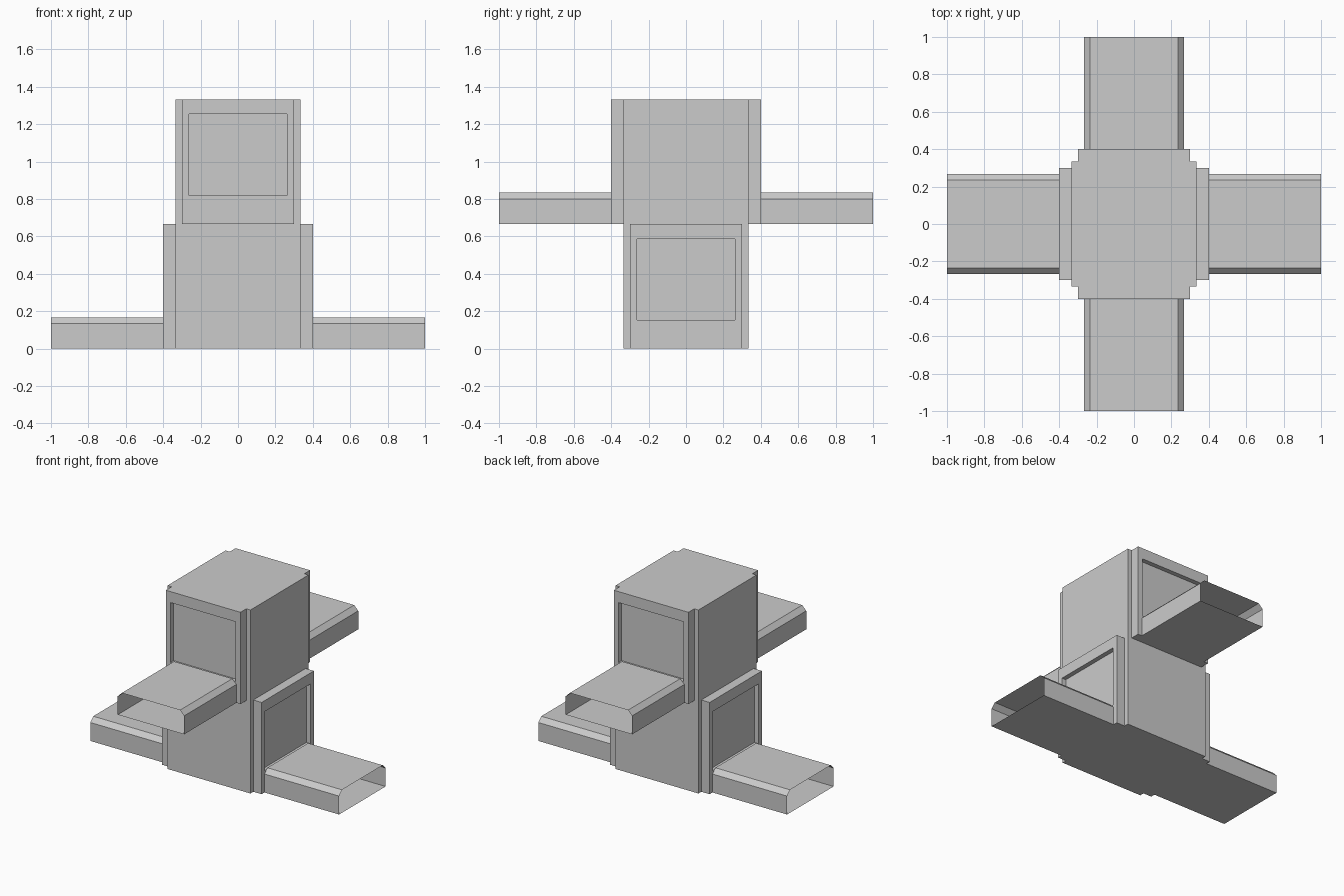
import bpy, bmesh, math

old = bpy.data.objects.get("Cube")
if old:
    bpy.data.objects.remove(old, do_unlink=True)

grey = bpy.data.materials.new("plain grey")
grey.use_nodes = True
grey.diffuse_color = (0.6, 0.6, 0.6, 1)
grey.node_tree.nodes["Principled BSDF"].inputs["Base Color"].default_value = (0.6, 0.6, 0.6, 1)

CORE, OUTER, REACH = 1 / 3, 0.4, 1.0   # distances from the centre axis
STOREY = 2 / 3


def finish(name, bm, z=0, angle=0):
    mesh = bpy.data.meshes.new(name)
    bm.to_mesh(mesh)
    bm.free()
    mesh.materials.append(grey)
    obj = bpy.data.objects.new(name, mesh)
    obj.location.z = z
    obj.rotation_euler.z = angle
    bpy.context.collection.objects.link(obj)
    return obj


def box(x0, x1, half_y, z0, z1):
    bm = bmesh.new()
    bmesh.ops.create_cube(bm, size=1)
    for v in bm.verts:
        v.co.x = x1 if v.co.x > 0 else x0
        v.co.y *= 2 * half_y
        v.co.z = z1 if v.co.z > 0 else z0
    return bm


def window_frame(name, z, angle):
    """Slab on the wall with a shallow square recess in its outer face."""
    bm = box(CORE, OUTER, 0.3, 0, STOREY)
    back = min(bm.faces, key=lambda f: f.calc_center_median().x)
    bmesh.ops.delete(bm, geom=[back], context='FACES_ONLY')
    pane = max(bm.faces, key=lambda f: f.calc_center_median().x)
    bmesh.ops.inset_individual(bm, faces=[pane], thickness=0.055)
    for v in pane.verts:
        v.co.z = 0.587 if v.co.z > STOREY / 2 else 0.153
    ring = bmesh.ops.extrude_discrete_faces(bm, faces=[pane])
    for v in ring["faces"][0].verts:
        v.co.x -= 0.033
    bmesh.ops.recalc_face_normals(bm, faces=bm.faces)
    finish(name, bm, z, angle)


def duct(name, z, angle):
    """Open-ended thin duct with chamfered upper edges."""
    half, top, cut = 0.267, 0.167, 0.033
    profile = [(-half, 0), (half, 0), (half, top - cut), (half - cut, top),
               (cut - half, top), (-half, top - cut)]
    bm = bmesh.new()
    inner, outer = ([bm.verts.new((x, y, h)) for y, h in profile]
                    for x in (OUTER, REACH))
    for i in range(len(profile)):
        j = (i + 1) % len(profile)
        bm.faces.new((inner[i], outer[i], outer[j], inner[j]))
    bmesh.ops.recalc_face_normals(bm, faces=bm.faces)
    finish(name, bm, z, angle)


# Central tower
finish("tower_core", box(-CORE, CORE, CORE, 0, 2 * STOREY))

# Lower storey opens left and right, upper storey front and back
for side, z, degrees in (("lower_left", 0, 0), ("lower_right", 0, 180),
                         ("upper_back", STOREY, 90), ("upper_front", STOREY, 270)):
    window_frame(side + "_frame", z, math.radians(degrees))
    duct(side + "_duct", z, math.radians(degrees))
